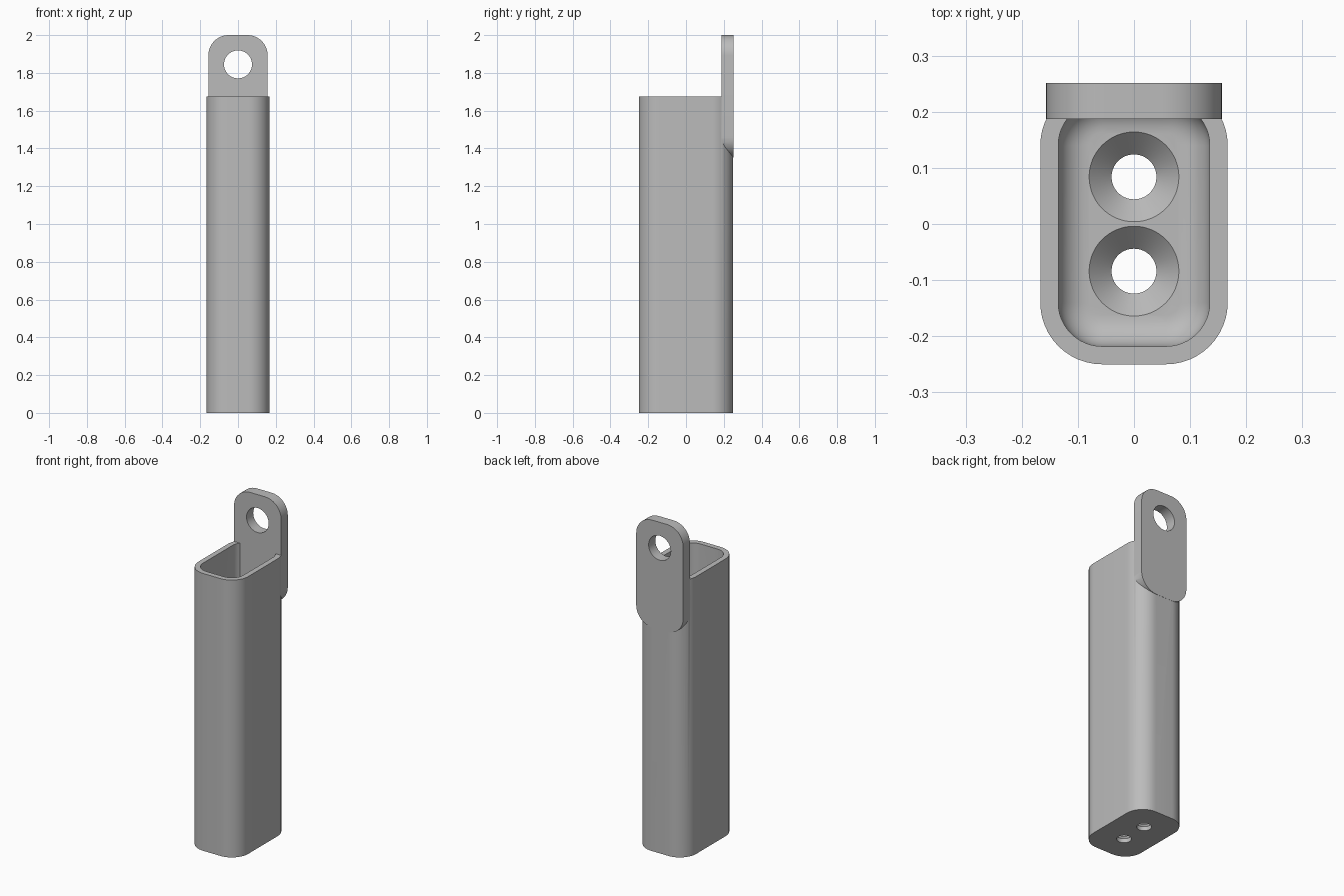
import bpy, bmesh
from math import sin, cos, pi
from mathutils import Vector

if "Cube" in bpy.data.objects:
    bpy.data.objects.remove(bpy.data.objects["Cube"], do_unlink=True)

grey = bpy.data.materials.new("plain grey")
grey.use_nodes = True
colour = (0.5, 0.5, 0.5, 1)
grey.diffuse_color = colour
grey.node_tree.nodes["Principled BSDF"].inputs["Base Color"].default_value = colour


def outline(half_u, half_v, radius, steps=12):
    """Rounded rectangle as 2D points, anticlockwise."""
    points = []
    for q, (su, sv) in enumerate([(1, 1), (-1, 1), (-1, -1), (1, -1)]):
        for i in range(steps + 1):
            a = (q + i / steps) * pi / 2
            points.append((su * (half_u - radius) + radius * cos(a),
                           sv * (half_v - radius) + radius * sin(a)))
    return points


def circle(radius, sides=64):
    return [(radius * cos(2 * pi * i / sides), radius * sin(2 * pi * i / sides))
            for i in range(sides)]


def loft(name, sections):
    """Closed solid through a list of 3D rings."""
    bm = bmesh.new()
    rings = [[bm.verts.new(p) for p in s] for s in sections]
    for a, b in zip(rings, rings[1:]):
        n = len(a)
        for i in range(n):
            j = (i + 1) % n
            bm.faces.new((a[i], a[j], b[j], b[i]))
    bm.faces.new(rings[0])
    bm.faces.new(rings[-1])
    bmesh.ops.recalc_face_normals(bm, faces=bm.faces)
    mesh = bpy.data.meshes.new(name)
    bm.to_mesh(mesh)
    bm.free()
    mesh.materials.append(grey)
    obj = bpy.data.objects.new(name, mesh)
    bpy.context.collection.objects.link(obj)
    return obj


def flat(points, z, y=0):
    return [Vector((u, v + y, z)) for u, v in points]


def upright(points, y, z):
    return [Vector((u, y, v + z)) for u, v in points]


def combine(target, tool, operation):
    bpy.ops.object.select_all(action='DESELECT')
    bpy.context.view_layer.objects.active = target
    target.select_set(True)
    tool.hide_render = True
    mod = target.modifiers.new(operation.lower(), 'BOOLEAN')
    mod.operation, mod.solver, mod.object = operation, 'EXACT', tool
    bpy.ops.object.modifier_apply(modifier=mod.name)
    bpy.data.objects.remove(tool, do_unlink=True)


# Hollow sleeve: outside wall, rim, inside wall, filleted floor
W, D, R, TOP = 0.167, 0.25, 0.11, 1.675
WALL, FLOOR, FILLET = 0.032, 0.065, 0.055
sections = [flat(outline(W, D, R), 0), flat(outline(W, D, R), TOP)]
inside = [(WALL, TOP)]
for i in range(9):
    a = i / 8 * pi / 2
    inside.append((WALL + FILLET * (1 - cos(a)), FLOOR + FILLET * (1 - sin(a))))
sections += [flat(outline(W - t, D - t, R - t), z) for t, z in inside]
holder = loft("holder_sleeve", sections)

# Hanging tab joined to the back wall
FRONT, BACK = 0.187, 0.251
LOW, HIGH = 1.352, 2.0
plate = outline(0.157, (HIGH - LOW) / 2, 0.107)
tab = loft("hanging_tab", [upright(plate, y, (LOW + HIGH) / 2) for y in (FRONT, BACK)])
combine(holder, tab, 'UNION')

# Hole through the tab
hole = loft("tab_hole_cutter", [upright(circle(0.074), y, 1.845) for y in (0.1, 0.3)])
combine(holder, hole, 'DIFFERENCE')

# Two countersunk screw holes in the floor
for y in (-0.084, 0.084):
    profile = [(0.04, -0.05), (0.04, 0.025), (0.08, FLOOR), (0.08, 0.12)]
    screw = loft("screw_hole_cutter", [flat(circle(r), z, y) for r, z in profile])
    combine(holder, screw, 'DIFFERENCE')

# Smooth curves, sharp edges
bpy.ops.object.select_all(action='DESELECT')
holder.select_set(True)
bpy.context.view_layer.objects.active = holder
bpy.ops.object.shade_smooth_by_angle(angle=pi / 6)
